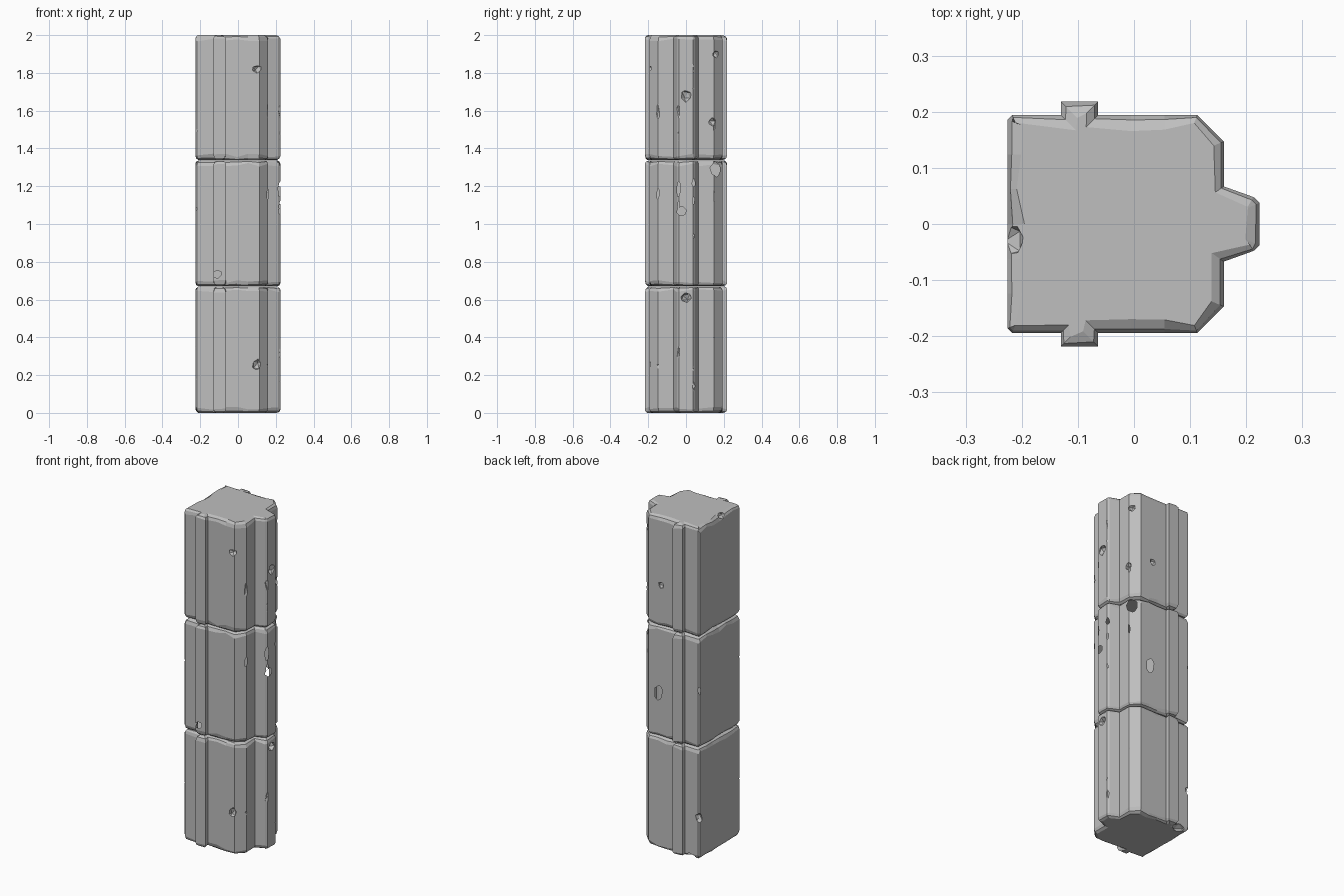
import bpy, bmesh, random
from mathutils import Vector, Matrix, Euler

random.seed(7)
if "Cube" in bpy.data.objects:
    bpy.data.objects.remove(bpy.data.objects["Cube"])

stone = bpy.data.materials.new("grey stone")
stone.use_nodes = True
GREY = (0.52, 0.52, 0.52, 1)
stone.diffuse_color = GREY
stone.node_tree.nodes["Principled BSDF"].inputs["Base Color"].default_value = GREY

# Half of the pillar section: rounded nose, chamfered corner, rib, flat side
HALF = [(0.224, 0.038), (0.213, 0.048), (0.16, 0.067), (0.16, 0.147),
        (0.113, 0.194), (-0.064, 0.194), (-0.064, 0.218), (-0.13, 0.218),
        (-0.13, 0.194), (-0.217, 0.194), (-0.225, 0.186)]
corners = [Vector(p) for p in HALF] + [Vector((x, -y)) for x, y in reversed(HALF)]


def subdivided(points, step):
    out = []
    for a, b in zip(points, points[1:] + points[:1]):
        n = max(1, round((b - a).length / step))
        out += [a.lerp(b, i / n) for i in range(n)]
    return out


section = subdivided(corners, 0.065)


def inset(i, d):
    """Move section point i inward with a mitred corner."""
    p, a, b = section[i], section[i - 1], section[(i + 1) % len(section)]
    e, f = (p - a).normalized(), (b - p).normalized()
    n1, n2 = Vector((-e.y, e.x)), Vector((-f.y, f.x))
    m = n1 + n2
    return p + m * (d / max(0.4, m.dot(n1)))


def new_object(name, bm):
    mesh = bpy.data.meshes.new(name)
    bm.to_mesh(mesh)
    bm.free()
    mesh.materials.append(stone)
    ob = bpy.data.objects.new(name, mesh)
    bpy.context.collection.objects.link(ob)
    return ob


def block(name, z0, z1):
    """Extruded section with unevenly worn top and bottom rims."""
    bm = bmesh.new()
    rings = [[] for _ in range(6)]
    for i in range(len(section)):
        for end, s, order in ((z0, 1, (0, 1, 2)), (z1, -1, (5, 4, 3))):
            d = random.uniform(0.012, 0.03)
            h = random.uniform(0.014, 0.034)
            for k, amount, rise in zip(order, (d, d * 0.3, 0), (0, h * 0.35, h)):
                p = inset(i, amount)
                rings[k].append(bm.verts.new((p.x, p.y, end + s * rise)))
    n = len(section)
    for lo, hi in zip(rings, rings[1:]):
        for i in range(n):
            j = (i + 1) % n
            bm.faces.new((lo[i], lo[j], hi[j], hi[i]))
    bm.faces.new(rings[0])
    bm.faces.new(rings[-1])
    bmesh.ops.recalc_face_normals(bm, faces=bm.faces)
    return new_object(name, bm)


blocks = [block("lower_block", 0, 0.669), block("middle_block", 0.671, 1.337),
          block("upper_block", 1.339, 2)]

# Rough pebbles that will be carved out of the stone
chips = bmesh.new()


def chip(pos, size):
    made = bmesh.ops.create_icosphere(chips, subdivisions=1, radius=1)["verts"]
    for v in made:
        v.co *= random.uniform(0.8, 1.15)
    turn = Euler([random.uniform(-0.25, 0.25) for _ in range(3)]).to_matrix().to_4x4()
    move = Matrix.Translation(pos) @ turn @ Matrix.Diagonal((*size, 1))
    bmesh.ops.transform(chips, matrix=move, verts=made)


# Pits on the faces
for x, y, z, r, tall in [
        (0.10, -0.197, 1.82, 0.032, 0.7), (-0.11, -0.222, 0.735, 0.028, 0.8),
        (0.10, -0.197, 0.255, 0.026, 1.3), (0.03, 0.196, 1.59, 0.022, 1),
        (0.05, 0.198, 0.93, 0.03, 2.2), (-0.222, 0.19, 0.25, 0.024, 1.3),
        (0.16, 0.14, 1.54, 0.024, 1), (0.15, 0.16, 1.29, 0.04, 1.1),
        (0.226, -0.025, 1.07, 0.03, 1), (0.228, 0, 1.68, 0.03, 1.2),
        (0.226, 0.0, 0.61, 0.035, 0.8), (0.15, 0.16, 1.9, 0.026, 0.8),
        (-0.225, -0.025, 2.0, 0.034, 0.8), (-0.16, 0.19, 0.0, 0.04, 0.6)]:
    chip((x, y, z), (r, r, r * tall))

# Long shallow wear along the upright edges
for x, y, count in ((0.23, 0.048, 3), (-0.232, 0.201, 2), (0.166, 0.155, 1)):
    for side in (-1, 1):
        for base in (0.06, 0.73, 1.4):
            for _ in range(count):
                r = random.uniform(0.012, 0.018)
                z = base + random.uniform(0.05, 0.5)
                chip((x, side * y, z), (r, r, r * random.uniform(1.8, 4)))

cutter = new_object("chip_cutter", chips)
cutter.hide_render = True

# Carve, keep the result and drop the cutter
for ob in blocks:
    mod = ob.modifiers.new("chips", 'BOOLEAN')
    mod.operation = 'DIFFERENCE'
    mod.solver = 'EXACT'
    mod.use_self = True
    mod.object = cutter
graph = bpy.context.evaluated_depsgraph_get()
carved = [bpy.data.meshes.new_from_object(ob.evaluated_get(graph)) for ob in blocks]
for ob, mesh in zip(blocks, carved):
    ob.modifiers.clear()
    ob.data = mesh
bpy.data.objects.remove(cutter)
